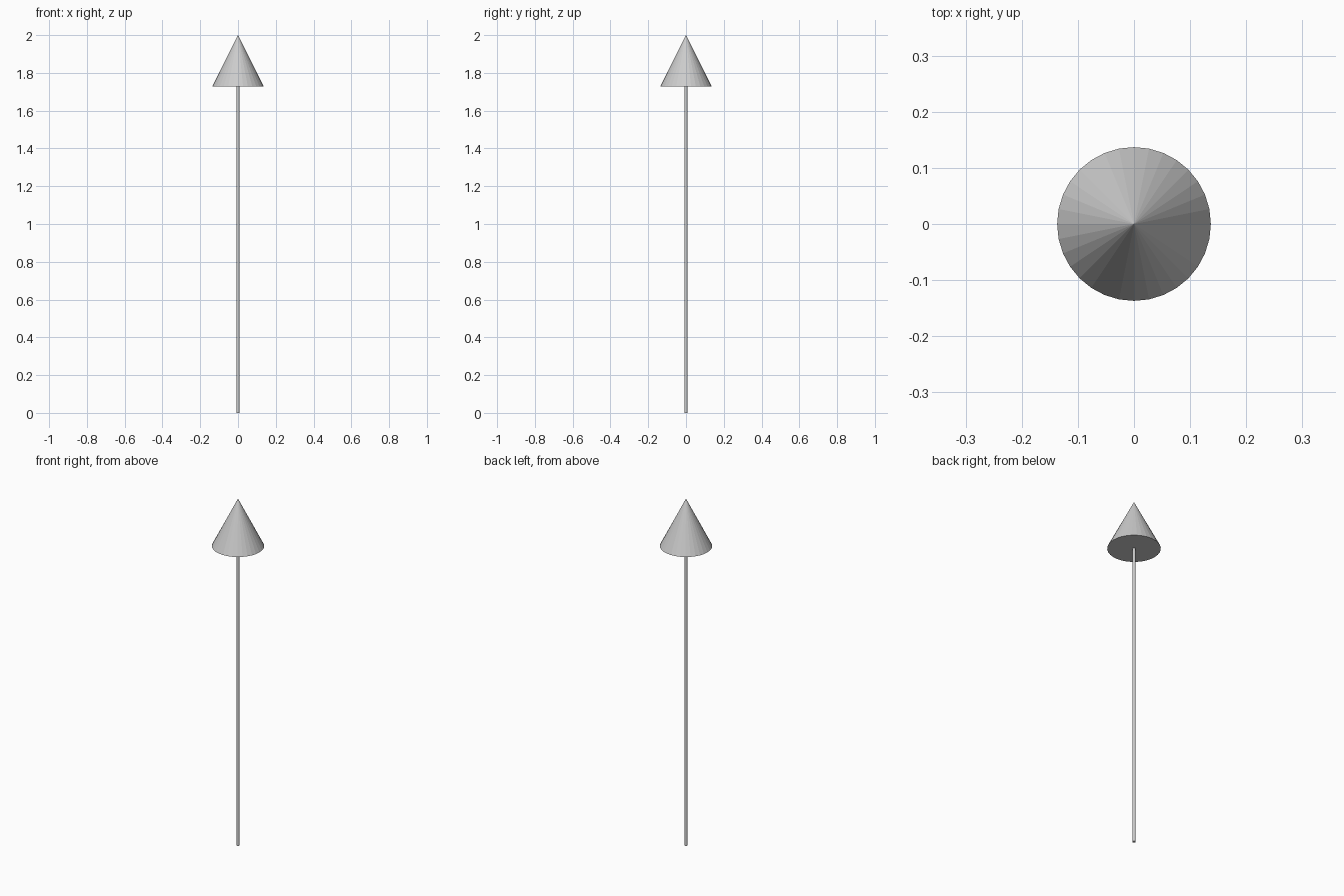
import bpy

if "Cube" in bpy.data.objects:
    bpy.data.objects.remove(bpy.data.objects["Cube"])

HEAD_RADIUS = 0.137
HEAD_BASE = 1.727
TOP = 2.0
SHAFT_RADIUS = 0.008


def finish(name):
    obj = bpy.context.object
    obj.name = name
    obj.data.name = name
    return obj


# Thin straight shaft, standing on the ground
bpy.ops.mesh.primitive_cylinder_add(
    vertices=32, radius=SHAFT_RADIUS, depth=HEAD_BASE,
    location=(0, 0, HEAD_BASE / 2))
finish("arrow_shaft")

# Flat-faced cone head with a closed base
bpy.ops.mesh.primitive_cone_add(
    vertices=32, radius1=HEAD_RADIUS, radius2=0, depth=TOP - HEAD_BASE,
    location=(0, 0, (TOP + HEAD_BASE) / 2))
finish("arrow_head")
